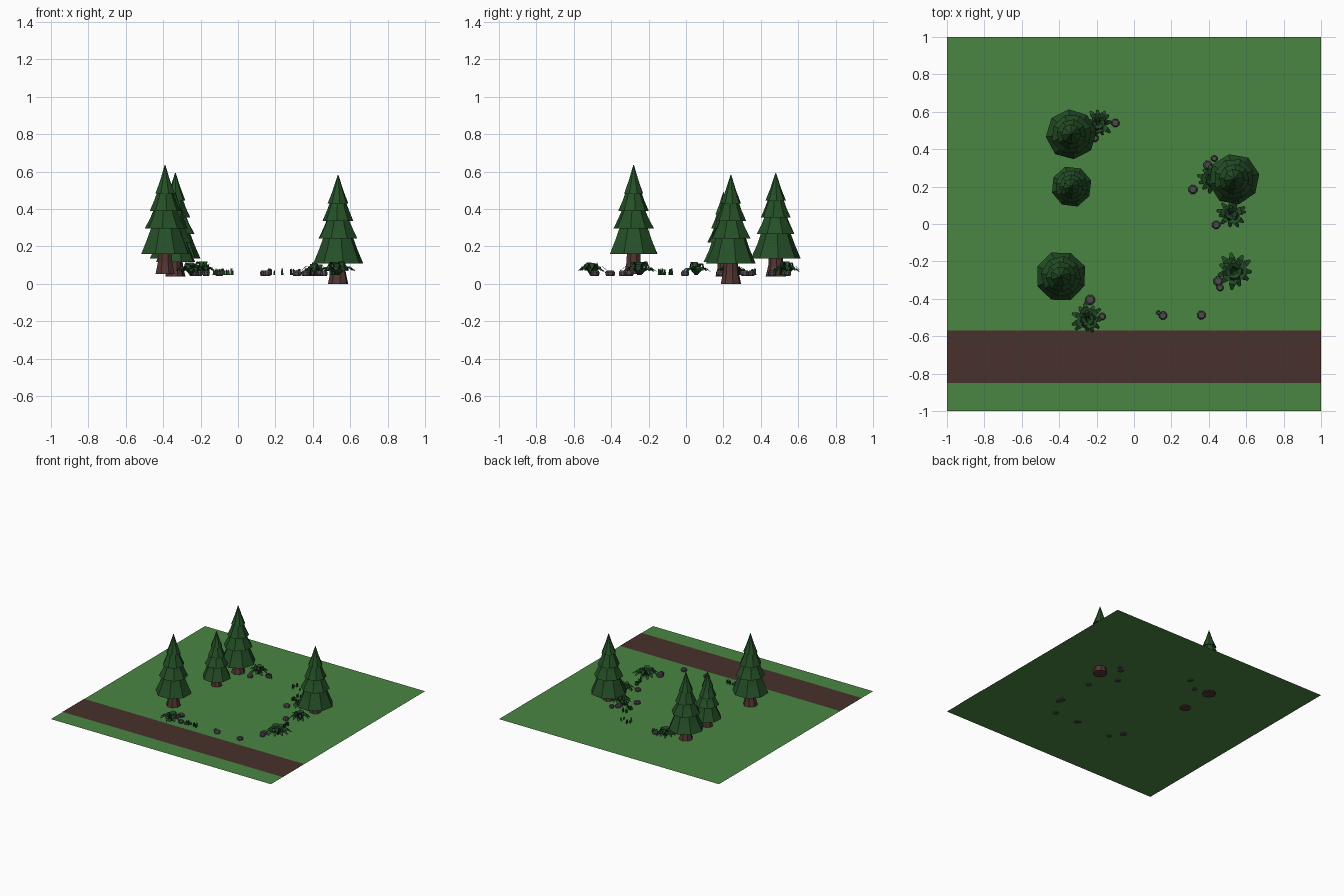
import bpy, bmesh, math, random
from mathutils import Vector

if "Cube" in bpy.data.objects:
    bpy.data.objects.remove(bpy.data.objects["Cube"])
random.seed(4)

GROUND = 0.047


def material(name, rgb):
    m = bpy.data.materials.new(name)
    m.diffuse_color = (*rgb, 1)
    m.use_nodes = True
    m.node_tree.nodes["Principled BSDF"].inputs["Base Color"].default_value = m.diffuse_color
    return m


GRASS = material("meadow green", (0.07, 0.24, 0.055))
DIRT = material("dirt brown", (0.065, 0.03, 0.024))
PINE = material("pine green", (0.018, 0.078, 0.020))
BARK = material("bark brown", (0.085, 0.036, 0.030))
LEAF = material("leaf green", (0.016, 0.065, 0.019))
STONE = material("stone grey", (0.075, 0.066, 0.076))


def finish(name, bm, mat):
    me = bpy.data.meshes.new(name)
    bm.to_mesh(me)
    bm.free()
    me.materials.append(mat)
    ob = bpy.data.objects.new(name, me)
    bpy.context.collection.objects.link(ob)
    return ob


def sheet(name, x0, x1, y0, y1, z, mat):
    bm = bmesh.new()
    bm.faces.new([bm.verts.new(p) for p in
                  ((x0, y0, z), (x1, y0, z), (x1, y1, z), (x0, y1, z))])
    finish(name, bm, mat)


def lathe(name, x, y, profile, sides, mat, turn=0.0, jitter=0.0):
    """Closed low-poly solid from (radius, z) rings; jitter tilts the rims."""
    bm = bmesh.new()
    rings = []
    for r, z in profile:
        ring = []
        for i in range(sides):
            a = turn + 2 * math.pi * i / sides
            k = r * (1 + random.uniform(-jitter, jitter))
            ring.append(bm.verts.new((x + k * math.cos(a), y + k * math.sin(a), z)))
        rings.append(ring)
    for lo, hi in zip(rings, rings[1:]):
        for i in range(sides):
            j = (i + 1) % sides
            bm.faces.new((lo[i], lo[j], hi[j], hi[i]))
    bm.faces.new(rings[0][::-1])
    bm.faces.new(rings[-1])
    return finish(name, bm, mat)


# Meadow and dirt path
sheet("meadow", -1, 1, -1, 1, GROUND, GRASS)
sheet("dirt_path", -1, 1, -0.85, -0.57, GROUND + 0.002, DIRT)


# Pine trees: flared trunk and four stacked skirts
def tree(x, y, base, skirt, top, radius, turn):
    h = top - skirt
    r = radius
    lathe("trunk", x, y, [(0.40 * r, base), (0.30 * r, base + 0.6 * (skirt - base)),
                          (0.27 * r, skirt + 0.1 * h)], 8, BARK, turn)
    # (rim radius, rim height, top radius, top height) as fractions
    tiers = [(1.0, 0.0, 0.50, 0.36), (0.80, 0.285, 0.36, 0.56),
             (0.60, 0.48, 0.24, 0.75), (0.40, 0.68, 0.015, 1.0)]
    for n, (r1, z1, r2, z2) in enumerate(tiers):
        zm = z1 + 0.45 * (z2 - z1)
        rm = r2 + 0.50 * (r1 - r2)
        lathe("pine_skirt", x, y,
              [(r1 * r, skirt + z1 * h), (rm * r, skirt + zm * h), (r2 * r, skirt + z2 * h)],
              8, PINE, turn + 0.25 * n, 0.02)


tree(-0.39, -0.28, 0.052, 0.16, 0.635, 0.137, 0.39)
tree(-0.335, 0.48, 0.040, 0.135, 0.592, 0.135, 0.1)
tree(-0.335, 0.20, 0.040, 0.115, 0.49, 0.110, 0.3)
tree(0.535, 0.24, 0.0, 0.108, 0.582, 0.138, 0.2)


# Bushes: arching leaves in two rings
def leaf(bm, centre, angle, reach, rise, width):
    out = Vector((math.cos(angle), math.sin(angle), 0))
    side = Vector((-out.y, out.x, 0))
    prev = None
    for t, h, w in ((0.05, 0.0, 0.5), (0.35, 0.8, 1.0), (0.7, 1.0, 0.9), (1.0, 0.55, 0.3)):
        p = centre + out * reach * t + Vector((0, 0, rise * h))
        pair = [bm.verts.new(p + side * width * w * s) for s in (-1, 1)]
        if prev:
            bm.faces.new((prev[0], pair[0], pair[1], prev[1]))
        prev = pair


def bush(x, y, r):
    bm = bmesh.new()
    for count, reach, rise in ((11, 1.0, 0.042), (7, 0.6, 0.066)):
        for i in range(count):
            a = 2 * math.pi * (i + random.uniform(-0.25, 0.25)) / count
            leaf(bm, Vector((x, y, GROUND)), a, r * reach * random.uniform(0.85, 1.1),
                 rise * random.uniform(0.8, 1.1), r * 0.2)
    finish("bush", bm, LEAF)


for b in ((-0.19, 0.54, 0.075), (0.52, 0.055, 0.075), (0.535, -0.25, 0.095),
          (-0.25, -0.505, 0.08), (0.42, 0.24, 0.08)):
    bush(*b)

# Stones: squat eight-sided blocks
for x, y, r in ((-0.10, 0.54, 0.023), (-0.21, 0.46, 0.022), (0.395, 0.315, 0.024),
                (0.43, 0.35, 0.018), (0.315, 0.185, 0.025), (0.44, -0.005, 0.023),
                (0.45, -0.305, 0.026), (0.46, -0.34, 0.02), (-0.235, -0.405, 0.028),
                (-0.17, -0.495, 0.02), (0.155, -0.49, 0.023), (0.13, -0.475, 0.012),
                (0.36, -0.487, 0.024)):
    lathe("stone", x, y, [(0.8 * r, 0.041), (r, 0.05), (r, 0.062), (0.7 * r, 0.07)],
          8, STONE, math.pi / 8, 0.06)

# Grass tufts: upright thin blades
for x, y, sx, sy in ((0.20, 0.495, 0.045, 0.025), (0.31, 0.36, 0.03, 0.01),
                     (0.31, 0.30, 0.03, 0.015), (-0.11, -0.50, 0.035, 0.02),
                     (-0.045, -0.495, 0.02, 0.015), (0.505, -0.08, 0.014, 0.01),
                     (0.52, -0.13, 0.015, 0.02), (-0.08, 0.535, 0.03, 0.015),
                     (0.37, 0.27, 0.02, 0.02)):
    bm = bmesh.new()
    for _ in range(9):
        c = Vector((x + random.uniform(-sx, sx), y + random.uniform(-sy, sy), GROUND))
        a = random.uniform(0, math.pi)
        d = Vector((math.cos(a), math.sin(a), 0)) * 0.007
        up = Vector((0, 0, random.uniform(0.022, 0.036)))
        bm.faces.new([bm.verts.new(p) for p in (c - d, c + d, c + d * 0.6 + up, c - d * 0.6 + up)])
    finish("grass_tuft", bm, LEAF)
